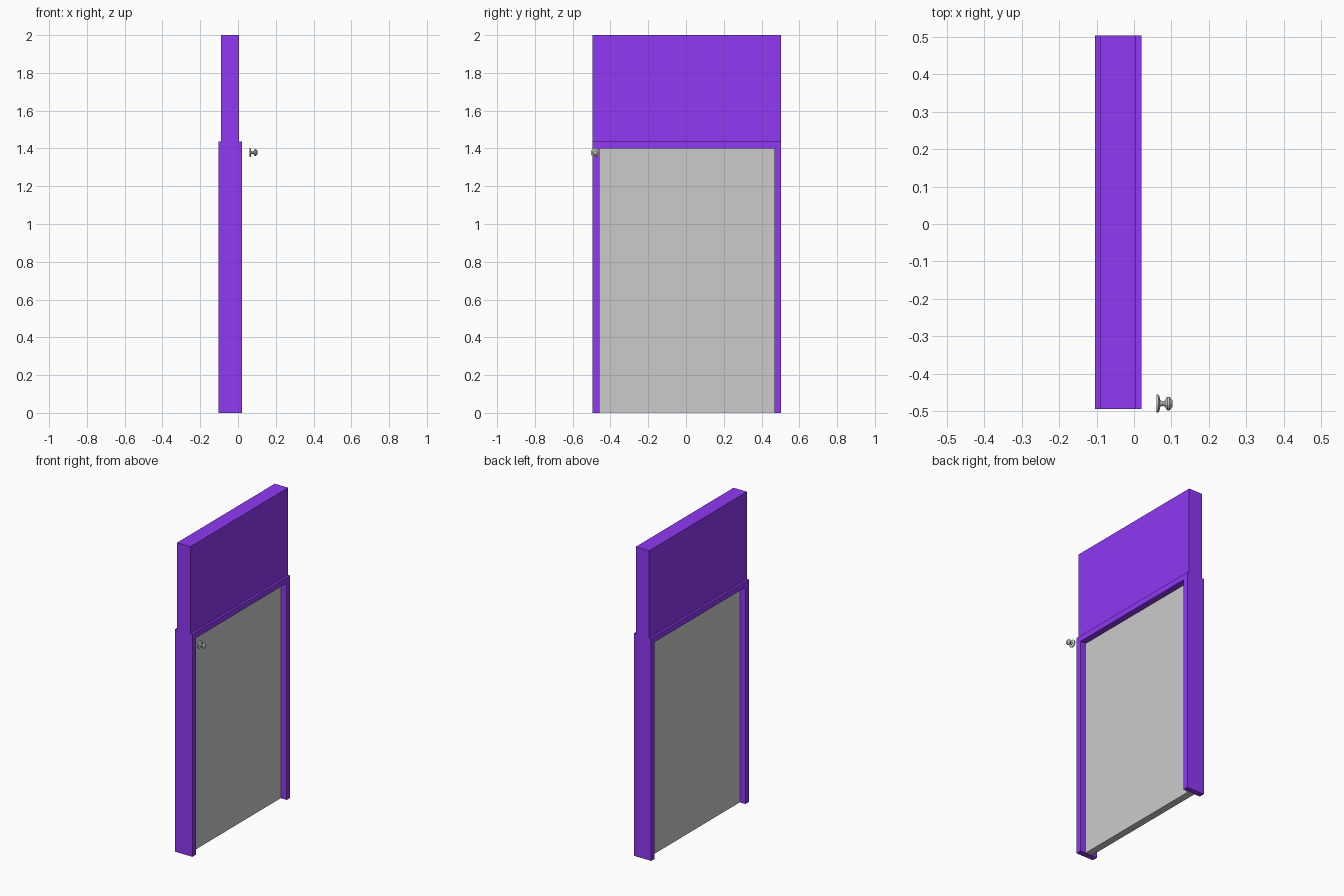
import bpy, bmesh
from math import radians
from mathutils import Vector, Matrix

if "Cube" in bpy.data.objects:
    bpy.data.objects.remove(bpy.data.objects["Cube"])

Y0, Y1 = -0.494, 0.504          # overall width
IN0, IN1 = -0.458, 0.468        # door opening
HEAD, TRIM = 1.40, 1.437        # opening height, frame height

purple = bpy.data.materials.new("purple_paint")
purple.diffuse_color = (0.28, 0.04, 0.9, 1)
purple.use_nodes = True
purple.node_tree.nodes["Principled BSDF"].inputs["Base Color"].default_value = purple.diffuse_color


def finish(name, bm, mat=None):
    bmesh.ops.recalc_face_normals(bm, faces=bm.faces)
    mesh = bpy.data.meshes.new(name)
    bm.to_mesh(mesh)
    bm.free()
    ob = bpy.data.objects.new(name, mesh)
    bpy.context.collection.objects.link(ob)
    if mat:
        mesh.materials.append(mat)
    return ob


def slab(name, outline, x0, x1, mat=None):
    """Extrude a (y, z) outline along x."""
    bm = bmesh.new()
    face = bm.faces.new([bm.verts.new((x0, y, z)) for y, z in outline])
    ext = bmesh.ops.extrude_face_region(bm, geom=[face])
    verts = [g for g in ext["geom"] if isinstance(g, bmesh.types.BMVert)]
    bmesh.ops.translate(bm, verts=verts, vec=(x1 - x0, 0, 0))
    return finish(name, bm, mat)


def rect(y0, y1, z0, z1):
    return [(y0, z0), (y1, z0), (y1, z1), (y0, z1)]


# wall section above the doorway
slab("upper_wall", rect(Y0, Y1, TRIM, 2.0), -0.09, 0.006, purple)

# three-sided door frame
slab("door_frame", [(Y0, 0), (IN0, 0), (IN0, HEAD), (IN1, HEAD), (IN1, 0),
                    (Y1, 0), (Y1, TRIM), (Y0, TRIM)], -0.104, 0.02, purple)

# door leaf recessed in the frame
slab("door_panel", rect(IN0, IN1, 0.002, HEAD), -0.066, -0.02)

# round knob with rose and neck, lathed about x
profile = [(0.060, 0), (0.060, 0.024), (0.065, 0.024), (0.068, 0.019),
           (0.070, 0.009), (0.077, 0.006), (0.083, 0.008), (0.086, 0.014),
           (0.090, 0.018), (0.095, 0.018), (0.099, 0.013), (0.103, 0.009), (0.103, 0)]
bm = bmesh.new()
vs = [bm.verts.new((x, r, 0)) for x, r in profile]
es = [bm.edges.new(pair) for pair in zip(vs, vs[1:])]
bmesh.ops.spin(bm, geom=vs + es, cent=(0, 0, 0), axis=(1, 0, 0),
               angle=radians(360), steps=24)
bmesh.ops.remove_doubles(bm, verts=bm.verts, dist=0.0001)
bmesh.ops.transform(bm, verts=bm.verts, matrix=Matrix.Translation(Vector((0, -0.48, 1.378))))
knob = finish("door_knob", bm)
bpy.context.view_layer.objects.active = knob
knob.select_set(True)
bpy.ops.object.shade_smooth_by_angle(angle=radians(35))
